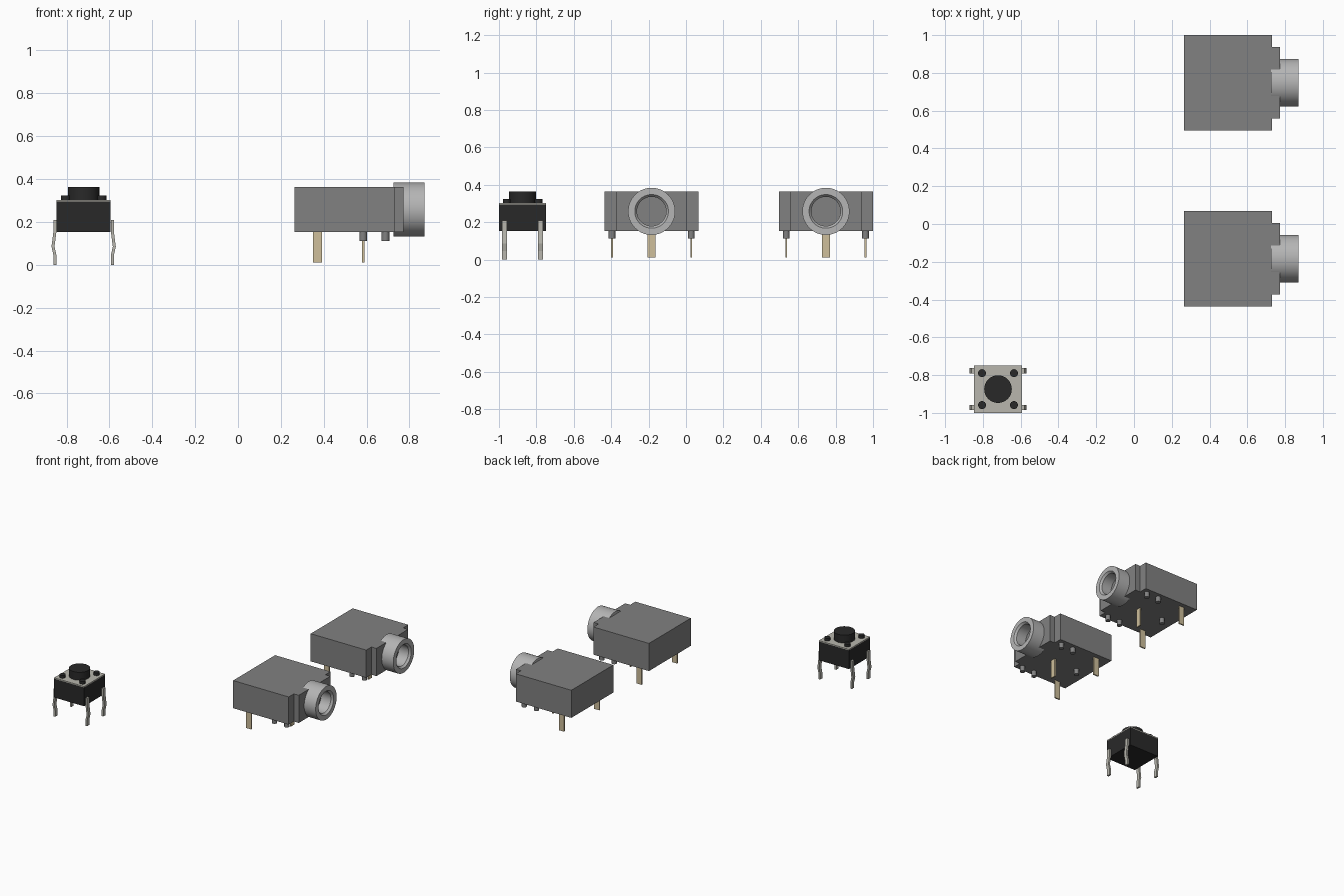
import bpy, bmesh, math
from mathutils import Matrix, Vector

if "Cube" in bpy.data.objects:
    bpy.data.objects.remove(bpy.data.objects["Cube"])


def material(name, rgb):
    m = bpy.data.materials.new(name)
    m.diffuse_color = (*rgb, 1)
    m.use_nodes = True
    m.node_tree.nodes["Principled BSDF"].inputs["Base Color"].default_value = m.diffuse_color
    return m


GREY = material("grey_plastic", (0.22, 0.22, 0.22))
SILVER = material("light_grey", (0.46, 0.46, 0.46))
BRASS = material("pale_brass", (0.62, 0.52, 0.33))
BLACK = material("black_plastic", (0.022, 0.022, 0.022))
STEEL = material("steel", (0.48, 0.47, 0.42))


def finish(name, bm, mat, smooth=False):
    bmesh.ops.recalc_face_normals(bm, faces=bm.faces)
    me = bpy.data.meshes.new(name)
    bm.to_mesh(me)
    bm.free()
    me.materials.append(mat)
    ob = bpy.data.objects.new(name, me)
    bpy.context.collection.objects.link(ob)
    if smooth:
        bpy.ops.object.select_all(action='DESELECT')
        ob.select_set(True)
        bpy.context.view_layer.objects.active = ob
        bpy.ops.object.shade_smooth_by_angle(angle=math.radians(30))
    return ob


def box(name, x, y, z, mat):
    """Box from (min, max) ranges."""
    bm = bmesh.new()
    lo, hi = zip(x, y, z)
    size = [b - a for a, b in zip(lo, hi)]
    mid = [(a + b) / 2 for a, b in zip(lo, hi)]
    bmesh.ops.create_cube(bm, size=1, matrix=Matrix.Translation(mid) @ Matrix.Diagonal((*size, 1)))
    return finish(name, bm, mat)


def cylinder(name, x, y, z, r, mat, n=32):
    bm = bmesh.new()
    bmesh.ops.create_cone(bm, cap_ends=True, segments=n, radius1=r, radius2=r, depth=z[1] - z[0],
                          matrix=Matrix.Translation((x, y, sum(z) / 2)))
    return finish(name, bm, mat, True)


def prism(name, points, direction, mat):
    """Closed polygon extruded along a direction."""
    bm = bmesh.new()
    face = bm.faces.new([bm.verts.new(p) for p in points])
    new = bmesh.ops.extrude_face_region(bm, geom=[face])["geom"]
    bmesh.ops.translate(bm, vec=Vector(direction), verts=[v for v in new if isinstance(v, bmesh.types.BMVert)])
    return finish(name, bm, mat)


def lathe_x(name, profile, y, z, mat, n=64):
    """Revolve (x, radius) points about an axis along x."""
    bm = bmesh.new()
    verts = [bm.verts.new((px, y, z + r)) for px, r in profile]
    edges = [bm.edges.new(p) for p in zip(verts, verts[1:])]
    bmesh.ops.spin(bm, geom=verts + edges, cent=(0, y, z), axis=(1, 0, 0), angle=2 * math.pi,
                   steps=n, use_duplicate=False)
    bmesh.ops.remove_doubles(bm, verts=bm.verts, dist=1e-5)
    return finish(name, bm, mat, True)


def audio_socket(cy, tag):
    # housing with stepped nose
    half = [(0.264, -0.252), (0.731, -0.252), (0.731, -0.19), (0.773, -0.19)]
    outline = half + [(x, -y) for x, y in reversed(half)]
    prism(f"socket_housing_{tag}", [(x, cy + y, 0.153) for x, y in outline], (0, 0, 0.21), GREY)
    # barrel with chamfered bore
    lathe_x(f"socket_barrel_{tag}",
            [(0.725, 0), (0.725, 0.126), (0.87, 0.126), (0.87, 0.09), (0.855, 0.078), (0.70, 0.078), (0.70, 0)],
            cy, 0.258, SILVER)
    # locating pegs
    pegs = [(0.372, 0)] + [(x, s * 0.212) for x in (0.584, 0.688) for s in (-1, 1)]
    for i, (x, y) in enumerate(pegs):
        cylinder(f"socket_peg_{tag}_{i}", x, cy + y, (0.112, 0.16), 0.018, GREY, 24)
    # solder pins: two side blades, one cross blade
    for side, s in (("left", -0.212), ("right", 0.212)):
        box(f"side_pin_{tag}_{side}", (0.35, 0.393), (cy + s - 0.005, cy + s + 0.005), (0.012, 0.16), BRASS)
    box(f"cross_pin_{tag}", (0.579, 0.589), (cy - 0.021, cy + 0.021), (0.012, 0.16), BRASS)


audio_socket(0.748, "rear")
audio_socket(-0.184, "front")

# push button switch
BX, BY = -0.72, -0.874
H = 0.126
box("switch_body", (BX - H, BX + H), (BY - H, BY + H), (0.153, 0.295), BLACK)
box("switch_top_plate", (BX - H, BX + H), (BY - H, BY + H), (0.295, 0.303), STEEL)
cylinder("switch_button", BX, BY, (0.30, 0.363), 0.073, BLACK, 48)

# corner rivets and bent legs
path = [(0.134, 0.21), (0.134, 0.155), (0.143, 0.085), (0.134, 0.045), (0.134, 0)]
sheet = [(x - 0.007, z) for x, z in path] + [(x + 0.007, z) for x, z in reversed(path)]
for sx in (-1, 1):
    for sy in (-1, 1):
        tag = ("left" if sx < 0 else "right") + ("_front" if sy < 0 else "_back")
        cylinder(f"switch_rivet_{tag}", BX + sx * 0.0845, BY + sy * 0.0845, (0.30, 0.324), 0.021, BLACK, 24)
        y0 = BY + sy * 0.097 - 0.0135
        prism(f"switch_leg_{tag}", [(BX + sx * x, y0, z) for x, z in sheet], (0, 0.027, 0), STEEL)
